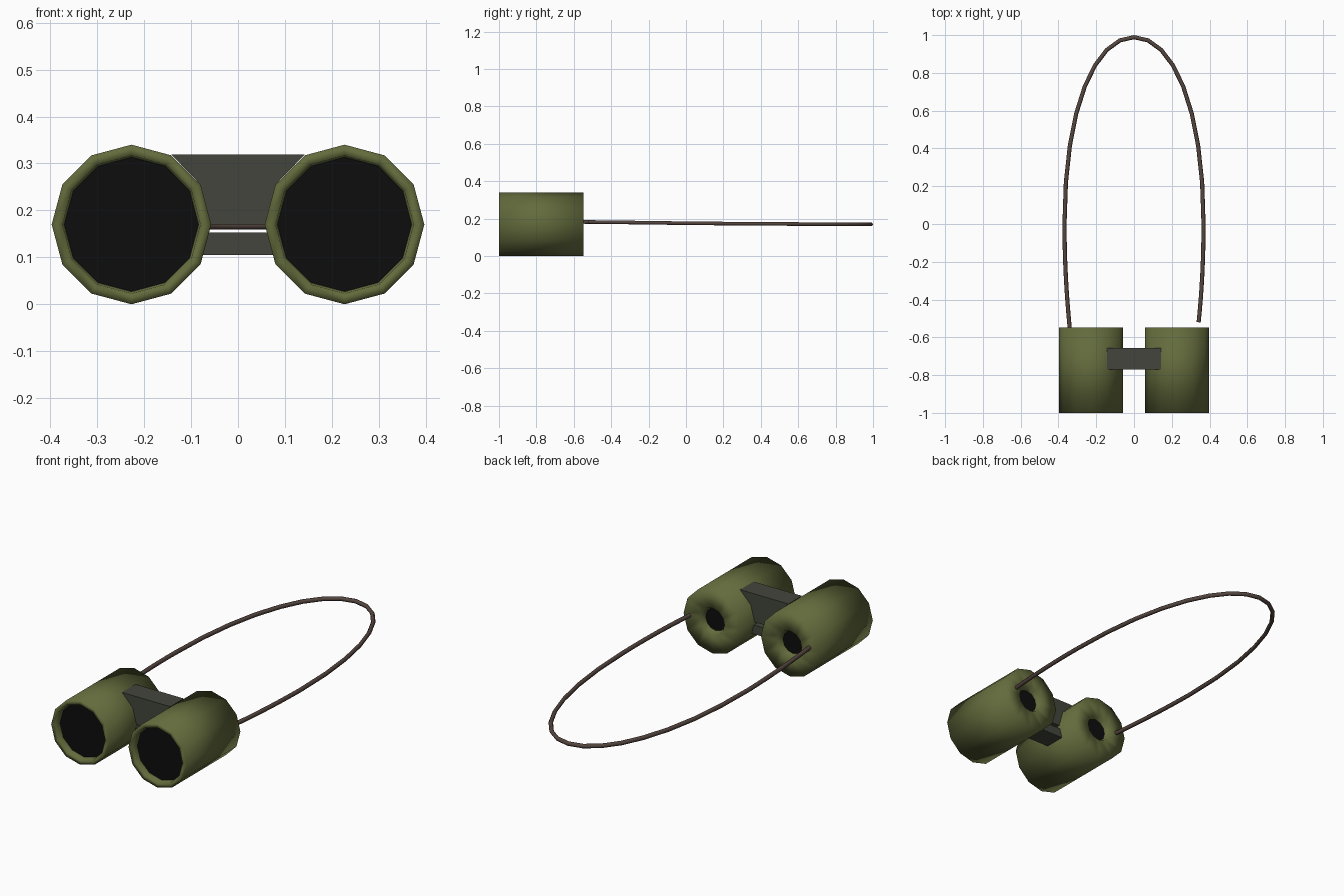
import bpy, bmesh
from math import cos, sin, pi

if "Cube" in bpy.data.objects:
    bpy.data.objects.remove(bpy.data.objects["Cube"])


def material(name, rgb):
    m = bpy.data.materials.new(name)
    m.diffuse_color = (*rgb, 1)
    m.use_nodes = True
    m.node_tree.nodes["Principled BSDF"].inputs["Base Color"].default_value = m.diffuse_color
    return m


OLIVE = material("olive", (0.125, 0.145, 0.045))
BLACK = material("black_glass", (0.004, 0.004, 0.004))
GREY = material("dark_grey", (0.055, 0.06, 0.045))
BROWN = material("brown_cord", (0.09, 0.06, 0.05))
CX, CZ, R = 0.227, 0.17, 0.17


def finish(name, bm, mat, smooth=False):
    bmesh.ops.recalc_face_normals(bm, faces=bm.faces[:])
    me = bpy.data.meshes.new(name)
    bm.to_mesh(me)
    bm.free()
    for p in me.polygons:
        p.use_smooth = smooth
    me.materials.append(mat)
    ob = bpy.data.objects.new(name, me)
    bpy.context.collection.objects.link(ob)
    return ob


def ring(bm, cx, r, y):
    return [bm.verts.new((cx + r * cos(i * pi / 6), y, CZ + r * sin(i * pi / 6)))
            for i in range(12)]


def lathe(name, cx, profile, mat):
    # 12-sided body turned around an axis along y
    bm = bmesh.new()
    rings = [ring(bm, cx, r, y) for r, y in profile]
    for a, b in zip(rings, rings[1:]):
        for i in range(12):
            j = (i + 1) % 12
            bm.faces.new((a[i], a[j], b[j], b[i]))
    return finish(name, bm, mat, True)


def disc(name, cx, r, y, facing):
    bm = bmesh.new()
    v = ring(bm, cx, r, y)
    f = bm.faces.new(v)
    f.normal_update()
    if f.normal.y * facing < 0:
        f.normal_flip()
    me = bpy.data.meshes.new(name)
    bm.to_mesh(me)
    bm.free()
    me.materials.append(BLACK)
    ob = bpy.data.objects.new(name, me)
    bpy.context.collection.objects.link(ob)


def bridge(name, half, y0, y1, mat):
    # prism between the barrels: half is its right-hand outline in x, z
    outline = half + [(-x, z) for x, z in reversed(half)]
    bm = bmesh.new()
    f = bm.faces.new([bm.verts.new((x, y0, z)) for x, z in outline])
    ext = bmesh.ops.extrude_face_region(bm, geom=[f])
    for v in ext["geom"]:
        if isinstance(v, bmesh.types.BMVert):
            v.co.y = y1
    finish(name, bm, mat)


# Barrels with recessed lenses at both ends
for side, s in (("left", -1), ("right", 1)):
    x = s * CX
    lathe(side + "_barrel", x,
          [(0.143, -0.965), (0.147, -1.0), (R, -1.0), (R, -0.547),
           (0.07, -0.547), (0.06, -0.575)], OLIVE)
    disc(side + "_front_lens", x, 0.143, -0.965, -1)
    disc(side + "_eyepiece_lens", x, 0.06, -0.575, 1)

# Hinge bridges
bridge("upper_bridge", [(0.06, 0.17), (0.08, 0.255), (0.142, 0.319)], -0.77, -0.657, GREY)
bridge("lower_bridge", [(0.08, 0.105), (0.07, 0.153)], -0.77, -0.657, GREY)

# Neck strap: thin cord swept along a Bezier loop
cu = bpy.data.curves.new("neck_strap", "CURVE")
cu.dimensions = "3D"
cu.bevel_depth = 0.011
cu.bevel_resolution = 1
cu.resolution_u = 8
cu.use_fill_caps = True
sp = cu.splines.new("BEZIER")
path = [  # point, incoming handle, outgoing handle
    ((-0.34, -0.555, 0.182), (-0.33, -0.7, 0.182), (-0.358, -0.37, 0.18)),
    ((-0.368, 0, 0.175), (-0.368, -0.19, 0.178), (-0.368, 0.62, 0.17)),
    ((0, 0.989, 0.169), (-0.205, 0.989, 0.169), (0.205, 0.989, 0.169)),
    ((0.368, 0, 0.175), (0.368, 0.62, 0.17), (0.368, -0.19, 0.178)),
    ((0.342, -0.52, 0.182), (0.358, -0.37, 0.18), (0.33, -0.7, 0.182))]
sp.bezier_points.add(len(path) - 1)
for bp, (co, hl, hr) in zip(sp.bezier_points, path):
    bp.handle_left_type = bp.handle_right_type = "FREE"
    bp.co, bp.handle_left, bp.handle_right = co, hl, hr
cu.materials.append(BROWN)
strap = bpy.data.objects.new("neck_strap", cu)
bpy.context.collection.objects.link(strap)
